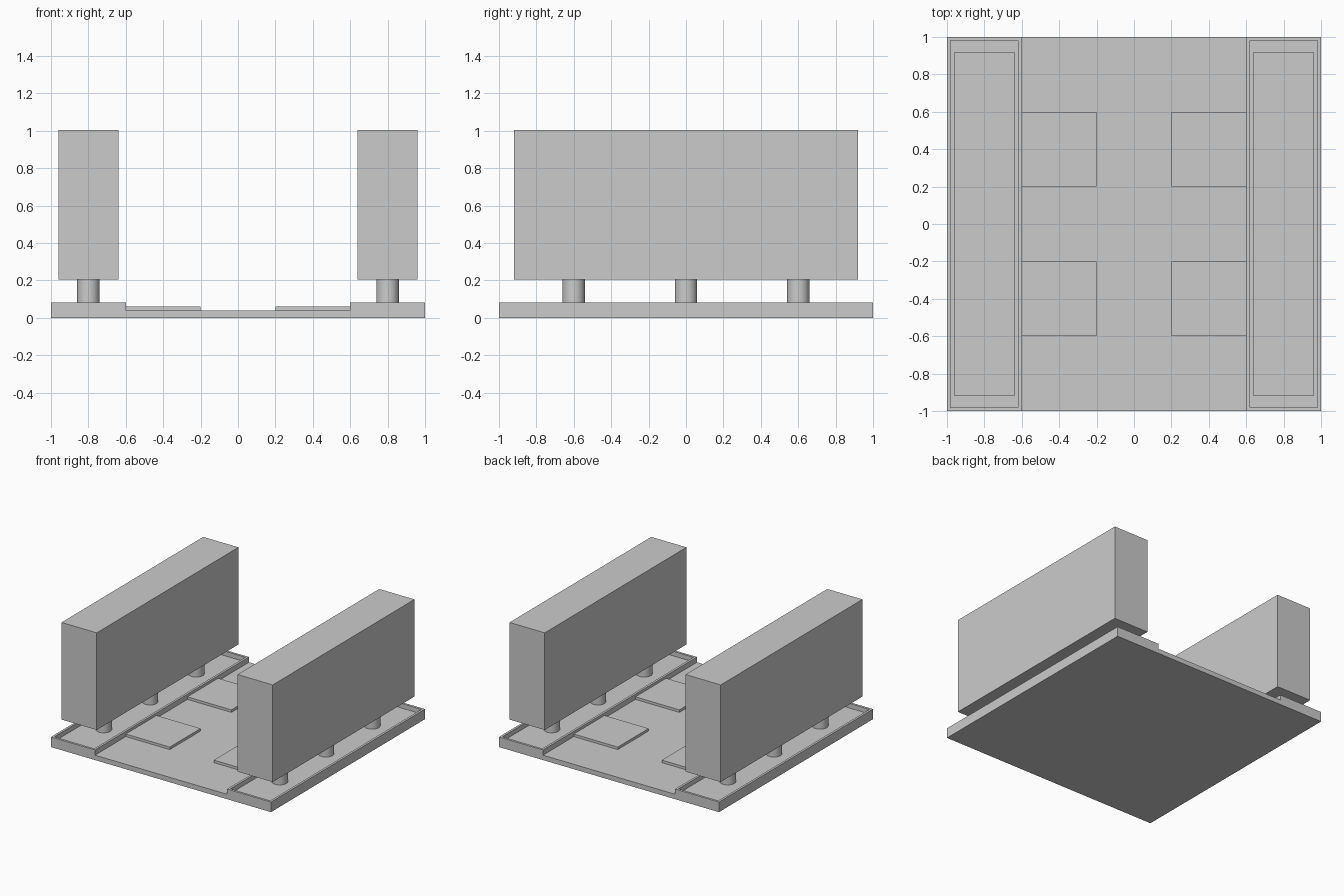
import bpy
import bmesh
from mathutils import Matrix, Vector

cube = bpy.data.objects.get("Cube")
if cube:
    bpy.data.objects.remove(cube, do_unlink=True)

grey = bpy.data.materials.new("plain grey")
grey.use_nodes = True
GREY = (0.6, 0.6, 0.6, 1)
grey.diffuse_color = GREY
grey.node_tree.nodes["Principled BSDF"].inputs["Base Color"].default_value = GREY


def finish(bm, name):
    mesh = bpy.data.meshes.new(name)
    bm.to_mesh(mesh)
    bm.free()
    mesh.materials.append(grey)
    obj = bpy.data.objects.new(name, mesh)
    bpy.context.collection.objects.link(obj)
    return obj


def box_mesh(low, high):
    low, high = Vector(low), Vector(high)
    bm = bmesh.new()
    place = Matrix.Translation((low + high) / 2) @ Matrix.Diagonal((*(high - low), 1))
    bmesh.ops.create_cube(bm, size=1, matrix=place)
    return bm


def box(name, low, high):
    return finish(box_mesh(low, high), name)


def tray(name, low, high, rim, depth):
    # Inset the top face and sink it to leave a raised rim
    bm = box_mesh(low, high)
    top = max(bm.faces, key=lambda f: f.calc_center_median().z)
    bmesh.ops.inset_region(bm, faces=[top], thickness=rim)
    walls = bmesh.ops.extrude_discrete_faces(bm, faces=[top])["faces"]
    bmesh.ops.translate(bm, verts=walls[0].verts, vec=(0, 0, -depth))
    return finish(bm, name)


def post(name, x, y, bottom, top, radius):
    bm = bmesh.new()
    bmesh.ops.create_cone(bm, cap_ends=True, segments=32, radius1=radius,
                          radius2=radius, depth=top - bottom,
                          matrix=Matrix.Translation((x, y, (bottom + top) / 2)))
    for face in bm.faces:
        face.smooth = len(face.verts) == 4
    for edge in bm.edges:
        edge.smooth = all(f.smooth for f in edge.link_faces)
    return finish(bm, name)


BASE_TOP = 0.04
FLOOR = 0.045
RIM_TOP = 0.083
BLOCK_BOTTOM = 0.206

# Ground slab
box("base_slab", (-1, -1, 0), (1, 1, BASE_TOP))

for side, label in ((1, "left"), (-1, "right")):
    mid = side * 0.8
    # Rimmed platform along the side
    tray(label + "_tray", (mid - 0.2, -1, BASE_TOP), (mid + 0.2, 1, RIM_TOP),
         0.027, RIM_TOP - FLOOR)
    # Raised block on three posts
    box(label + "_block", (mid - 0.16, -0.92, BLOCK_BOTTOM), (mid + 0.16, 0.92, 1.004))
    for y, spot in ((-0.6, "front"), (0, "middle"), (0.6, "back")):
        post(f"{label}_{spot}_post", mid, y, FLOOR, BLOCK_BOTTOM, 0.06)
    # Low square pads in the courtyard
    for y, spot in ((-0.4, "front"), (0.4, "back")):
        x = side * 0.4
        box(f"{label}_{spot}_pad", (x - 0.2, y - 0.2, BASE_TOP), (x + 0.2, y + 0.2, 0.061))
